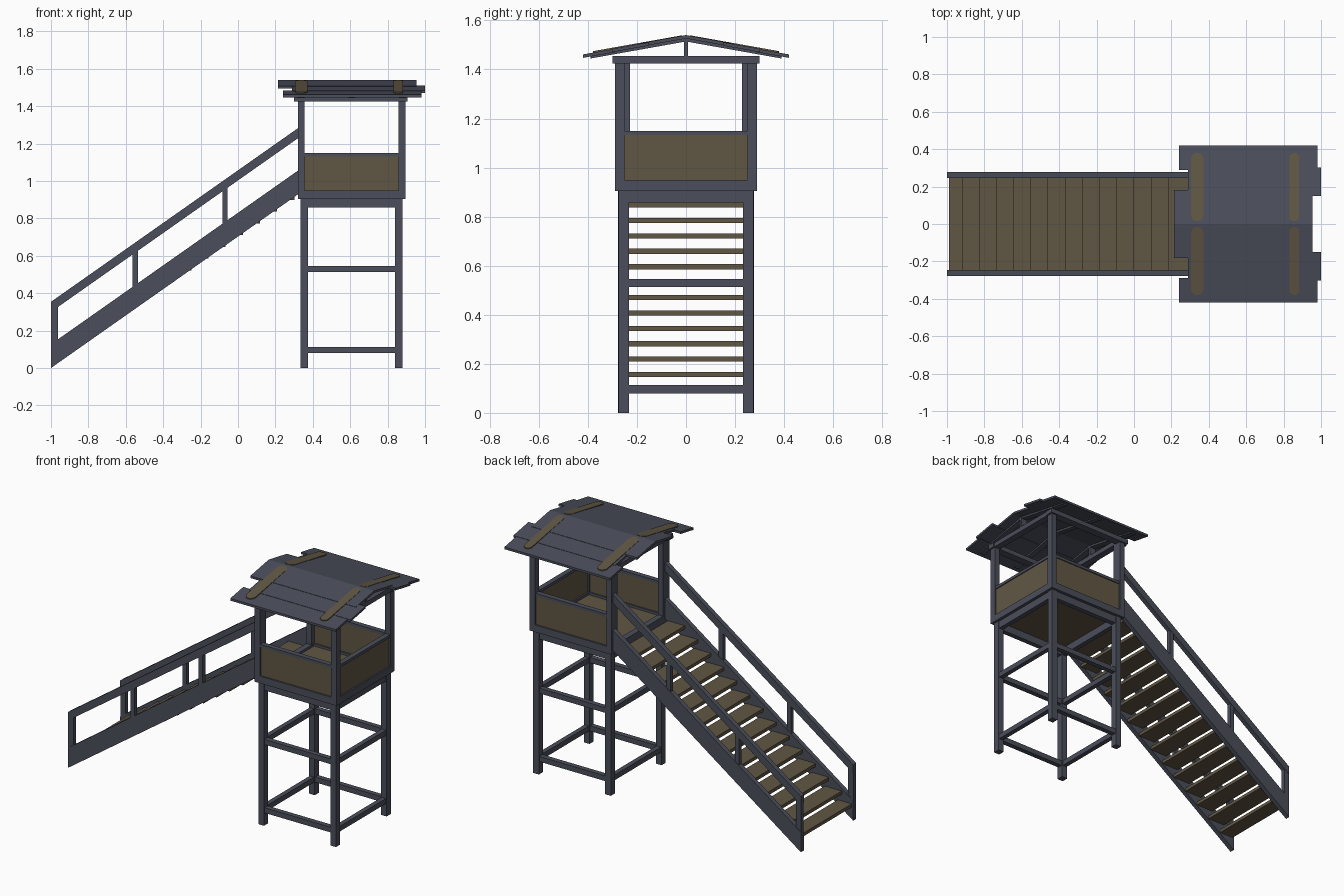
import bpy, bmesh, math

if "Cube" in bpy.data.objects:
    bpy.data.objects.remove(bpy.data.objects["Cube"])


def material(name, rgb):
    m = bpy.data.materials.new(name)
    m.diffuse_color = (*rgb, 1)
    m.use_nodes = True
    m.node_tree.nodes["Principled BSDF"].inputs["Base Color"].default_value = m.diffuse_color
    return m


SLATE = material("slate_paint", (0.070, 0.077, 0.103))
WOOD = material("brown_wood", (0.118, 0.094, 0.056))


def prism(name, pts, axis, a, b, mat):
    """Extrude a 2D outline from a to b along one axis (0=x, 1=y, 2=z)."""
    bm = bmesh.new()

    def ring(t):
        out = []
        for p, q in pts:
            c = [p, q]
            c.insert(axis, t)
            out.append(bm.verts.new(c))
        return out
    r0, r1 = ring(a), ring(b)
    bm.faces.new(r0)
    bm.faces.new(r1)
    n = len(pts)
    for i in range(n):
        j = (i + 1) % n
        bm.faces.new((r0[i], r0[j], r1[j], r1[i]))
    bmesh.ops.recalc_face_normals(bm, faces=bm.faces)
    me = bpy.data.meshes.new(name)
    bm.to_mesh(me)
    bm.free()
    me.materials.append(mat)
    ob = bpy.data.objects.new(name, me)
    bpy.context.collection.objects.link(ob)
    return ob


def box(name, x, y, z, mat=SLATE):
    return prism(name, [(x[0], y[0]), (x[1], y[0]), (x[1], y[1]), (x[0], y[1])],
                 2, z[0], z[1], mat)


def both(a, b, s):
    return tuple(sorted((a * s, b * s)))


# Lower frame: legs and three levels of rails
for s in (-1, 1):
    for x in ((0.335, 0.375), (0.84, 0.88)):
        box("leg", x, both(0.233, 0.275, s), (0, 0.905))
for z in ((0.08, 0.113), (0.513, 0.546), (0.857, 0.905)):
    for s in (-1, 1):
        box("leg_rail_long", (0.375, 0.84), both(0.238, 0.27, s), z)
    for x in ((0.34, 0.37), (0.845, 0.875)):
        box("leg_rail_cross", x, (-0.234, 0.234), z)

# Platform: rim beams and floor
for s in (-1, 1):
    box("platform_beam_long", (0.32, 0.895), both(0.25, 0.29, s), (0.905, 0.95))
for x in ((0.32, 0.358), (0.857, 0.895)):
    box("platform_beam_cross", x, (-0.25, 0.25), (0.905, 0.95))
box("floor", (0.356, 0.859), (-0.252, 0.252), (0.908, 0.935), WOOD)

# Cabin posts, panels and top rails (stair side stays open)
for s in (-1, 1):
    box("entry_post", (0.32, 0.356), both(0.228, 0.29, s), (0.95, 1.43))
    box("cabin_post", (0.857, 0.895), both(0.25, 0.29, s), (0.95, 1.43))
    box("side_panel", (0.356, 0.857), both(0.26, 0.28, s), (0.95, 1.132), WOOD)
    box("side_panel_rail", (0.356, 0.857), both(0.254, 0.286, s), (1.132, 1.15))
box("end_panel", (0.866, 0.886), (-0.25, 0.25), (0.95, 1.132), WOOD)
box("end_panel_rail", (0.86, 0.892), (-0.25, 0.25), (1.132, 1.15))

# Top ring of beams with king posts
for s in (-1, 1):
    box("top_beam_long", (0.3, 0.905), both(0.25, 0.3, s), (1.425, 1.455))
for x in ((0.312, 0.356), (0.857, 0.9)):
    box("top_beam_cross", x, (-0.25, 0.25), (1.425, 1.455))
    box("king_post", x, (-0.008, 0.008), (1.455, 1.525))


# Roof: slanted layered boards, rafters and brown strips
def roof_z(y):
    return 1.54 - 0.178 * abs(y)


boards = [(0.0, 0.183, 0.215, 0.955, 0.0),
          (0.15, 0.302, 0.288, 1.0, 0.002),
          (0.29, 0.42, 0.24, 0.98, 0.004)]
for s in (-1, 1):
    for y0, y1, x0, x1, drop in boards:
        top = [(s * y0, roof_z(y0) - drop), (s * y1, roof_z(y1) - drop)]
        low = [(y, z - 0.014) for y, z in reversed(top)]
        prism("roof_board", top + low, 0, x0, x1, SLATE)
    for x0, x1 in ((0.315, 0.355), (0.59, 0.625), (0.86, 0.897)):
        top = [(0, roof_z(0) - 0.012), (s * 0.39, roof_z(0.39) - 0.012)]
        low = [(y, z - 0.014) for y, z in reversed(top)]
        prism("rafter", top + low, 0, x0, x1, SLATE)
    # rounded strips lying on the slope
    for cx, r in ((0.338, 0.033), (0.857, 0.027)):
        pts = []
        for i in range(16):
            a = 2 * math.pi * (i + 0.5) / 16
            cy = 0.38 - r if math.sin(a) > 0 else 0.015 + r
            pts.append((cx + r * math.cos(a), s * (cy + r * math.sin(a))))
        ob = prism("roof_strip", pts, 2, -0.006, 0.002, WOOD)
        for v in ob.data.vertices:
            v.co.z += roof_z(v.co.y)

# Staircase: stringers, handrails and balusters
X0, X1, SLOPE = -1.0, 0.322, 0.703


def sloped(name, lo, hi, s):
    rise = SLOPE * (X1 - X0)
    prism(name, [(X0, lo), (X1, lo + rise), (X1, hi + rise), (X0, hi)],
          1, s * 0.247, s * 0.277, SLATE)


for s in (-1, 1):
    sloped("stair_stringer", 0.0, 0.127, s)
    sloped("handrail", 0.3, 0.354, s)
    for xa, xb in ((-1.0, -0.963), (-0.563, -0.535), (-0.084, -0.055)):
        low, high = 0.1, 0.32
        pts = [(xa, low + SLOPE * (xa - X0)), (xb, low + SLOPE * (xb - X0)),
               (xb, high + SLOPE * (xb - X0)), (xa, high + SLOPE * (xa - X0))]
        prism("handrail_post", pts, 1, s * 0.249, s * 0.275, SLATE)

# Treads
for i in range(14):
    x = -1.012 + 0.0918 * i
    z = 0.104 + 0.0628 * i
    box("tread", (max(x, -0.99), x + 0.12), (-0.25, 0.25), (z - 0.021, z), WOOD)
